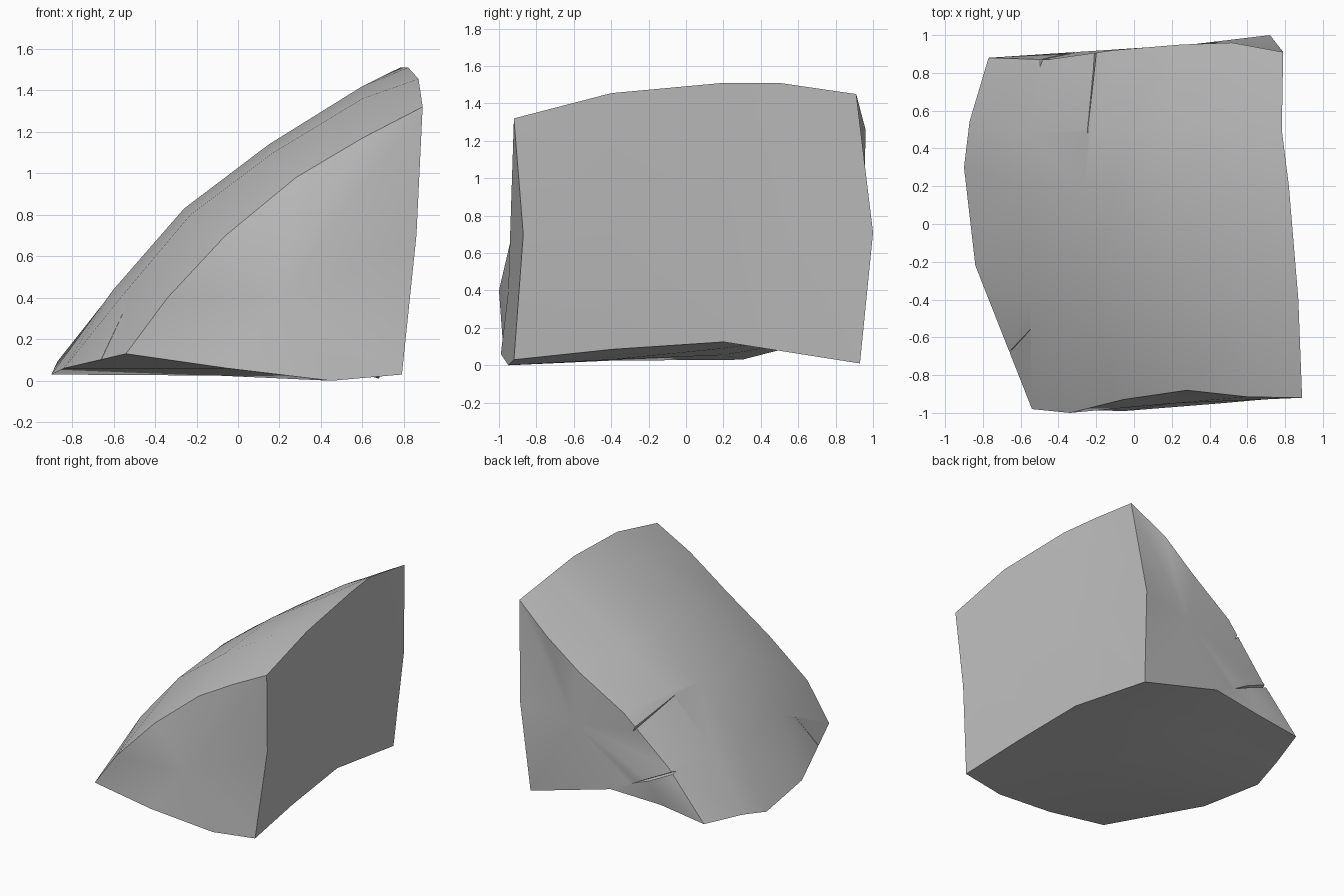
import bpy, bmesh, math
from mathutils import Vector

cube = bpy.data.objects.get("Cube")
if cube:
    bpy.data.objects.remove(cube, do_unlink=True)

stone = bpy.data.materials.new("grey stone")
stone.use_nodes = True
colour = (0.52, 0.52, 0.52, 1)
stone.diffuse_color = colour
stone.node_tree.nodes["Principled BSDF"].inputs["Base Color"].default_value = colour


def mesh_object(name, bm):
    bmesh.ops.recalc_face_normals(bm, faces=bm.faces)
    mesh = bpy.data.meshes.new(name)
    bm.to_mesh(mesh)
    bm.free()
    mesh.materials.append(stone)
    obj = bpy.data.objects.new(name, mesh)
    bpy.context.collection.objects.link(obj)
    return obj


def section(y, toe_y, pairs):
    ring = [Vector((x, y, z)) for x, z in pairs]
    ring[0].y = toe_y
    return ring


# Cross-sections: toe, up the curved slope to the ridge, down the right side, along the base
front = [Vector(p) for p in (
    (-.54, -.98, .13), (-.34, -1, .4), (-.06, -.93, .7), (.28, -.88, .98),
    (.6, -.915, 1.17), (.89, -.92, 1.32), (.86, -.87, .7), (.79, -.92, .03),
    (.45, -.95, 0), (-.05, -.99, .06))]
shoulder = section(-.4, -.22, (
    (-.84, .06), (-.55, .42), (-.23, .8), (.17, 1.1), (.6, 1.36),
    (.87, 1.455), (.82, .72), (.75, .085), (.4, .03), (-.1, .025)))
crest = section(.2, .3, (
    (-.9, .03), (-.6, .44), (-.26, .83), (.15, 1.14), (.6, 1.42),
    (.82, 1.51), (.77, .75), (.71, .125), (.3, .09), (-.3, .055)))
back = [Vector(p) for p in (
    (-.77, .88, .12), (-.46, .87, .47), (-.11, .92, .82), (.25, .95, 1.05),
    (.52, .96, 1.26), (.79, .91, 1.45), (.72, 1, .71), (.68, .93, .01),
    (0, .92, .2), (-.4, .88, .17))]

# Extra section behind the crest, swollen slightly along the slope
rear = [a.lerp(b, .42) for a, b in zip(crest, back)]
for p in rear[:6]:
    p += Vector((-.025, 0, .025))

# Rock body lofted through the sections, with bulged ends
bm = bmesh.new()
rings = [[bm.verts.new(p) for p in ring] for ring in (front, shoulder, crest, rear, back)]
count = len(front)
for a, b in zip(rings, rings[1:]):
    for i in range(count):
        j = (i + 1) % count
        bm.faces.new((a[i], a[j], b[j], b[i]))
for ring, centre in ((rings[0], (.2, -.95, .4)), (rings[-1], (.3, .95, .65))):
    middle = bm.verts.new(centre)
    for i in range(count):
        bm.faces.new((ring[i], ring[(i + 1) % count], middle))
rock = mesh_object("rock_chunk", bm)


# Thin tapering cracks cut in from the edges
def crack(tip, mouth, side, depth):
    tip, mouth, side, depth = map(Vector, (tip, mouth, side, depth))
    bm = bmesh.new()
    points = (tip, mouth + side - depth, mouth - side - depth, mouth + depth)
    v = [bm.verts.new(p) for p in points]
    for skip in range(4):
        bm.faces.new([v[k] for k in range(4) if k != skip])
    cutter = mesh_object("crack_cutter", bm)
    cutter.hide_render = True
    mod = rock.modifiers.new("crack", "BOOLEAN")
    mod.operation = "DIFFERENCE"
    mod.solver = "EXACT"
    mod.object = cutter
    bpy.ops.object.modifier_apply(modifier=mod.name)
    bpy.data.objects.remove(cutter, do_unlink=True)


bpy.ops.object.select_all(action="DESELECT")
rock.select_set(True)
bpy.context.view_layer.objects.active = rock
crack((-.26, .37, .86), (-.22, .97, .74), (.025, 0, .015), (.05, 0, -.07))
crack((-.54, -.55, .35), (-.7, -.72, .08), (-.012, .012, 0), (.03, .03, -.03))
crack((-.08, .92, .24), (-.5, .88, .44), (.01, 0, .02), (0, -.05, 0))

# Smooth faces with crisp edges
bpy.ops.object.shade_smooth_by_angle(angle=math.radians(35))
